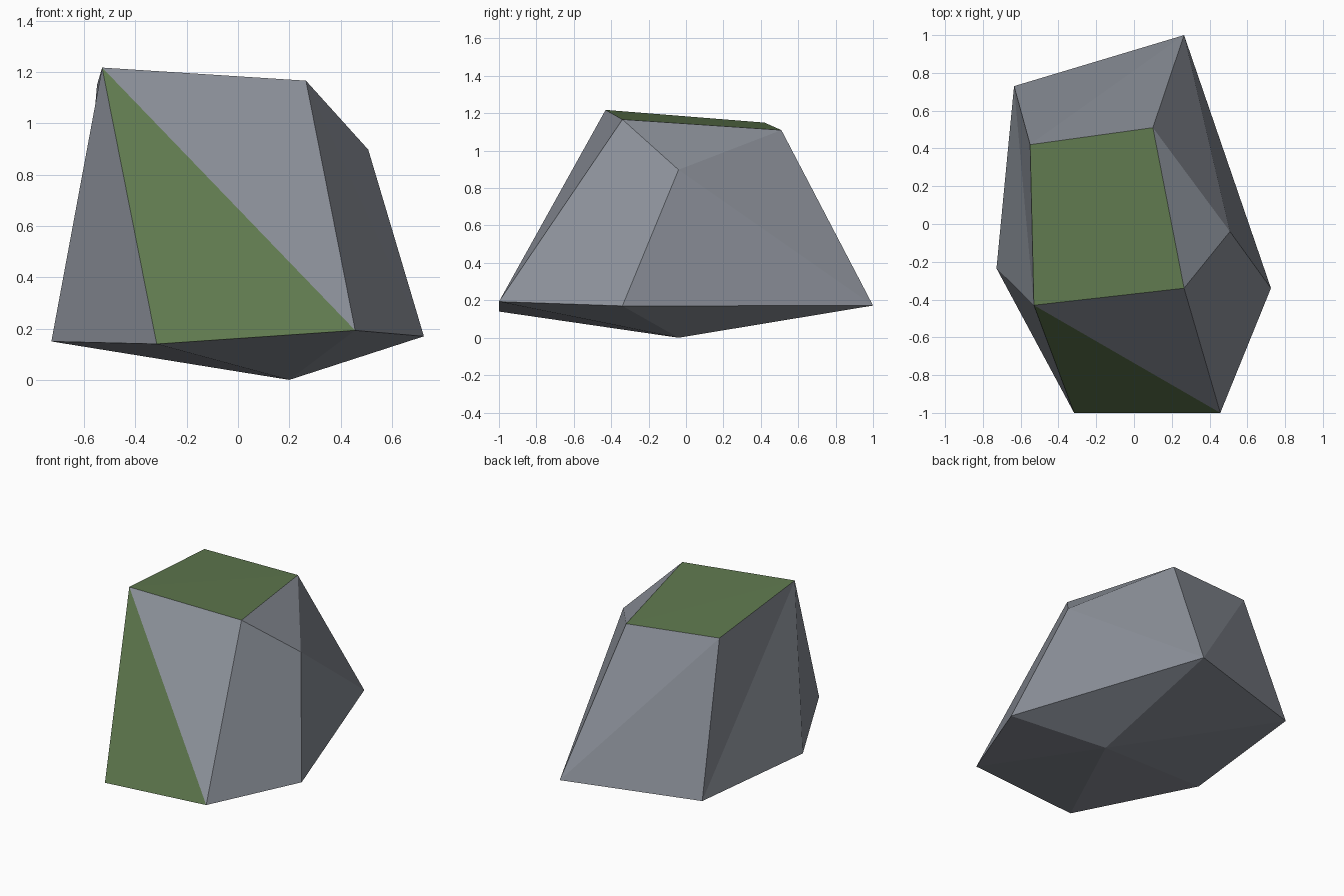
import bpy, bmesh

if "Cube" in bpy.data.objects:
    bpy.data.objects.remove(bpy.data.objects["Cube"])


def make_material(name, rgb):
    mat = bpy.data.materials.new(name)
    mat.diffuse_color = (*rgb, 1.0)
    mat.use_nodes = True
    mat.node_tree.nodes["Principled BSDF"].inputs["Base Color"].default_value = mat.diffuse_color
    return mat


stone = make_material("grey stone", (0.26, 0.28, 0.32))
moss = make_material("moss green", (0.115, 0.19, 0.077))

# Corner points of the boulder
points = {
    # mossy top
    "top_fl": (-0.53, -0.43, 1.218), "top_bl": (-0.55, 0.42, 1.15),
    "top_br": (0.10, 0.51, 1.11), "top_fr": (0.265, -0.34, 1.167),
    # right shoulder
    "shoulder": (0.508, -0.04, 0.898),
    # widest ring near the ground
    "front_r": (0.457, -1.0, 0.193), "right": (0.725, -0.34, 0.17),
    "back_r": (0.265, 1.0, 0.172), "back_l": (-0.635, 0.73, 0.165),
    "left": (-0.728, -0.235, 0.15), "front_l": (-0.317, -1.0, 0.14),
    # resting tip
    "tip": (0.20, -0.04, 0.0),
}
ring = ["front_r", "right", "back_r", "back_l", "left", "front_l"]

bm = bmesh.new()
v = {name: bm.verts.new(co) for name, co in points.items()}


def face(names, green=False):
    f = bm.faces.new([v[n] for n in names.split()])
    f.material_index = int(green)


# Moss on the cap and on one front facet
face("top_fl top_fr top_br", True)
face("top_fl top_br top_bl", True)
face("top_fl front_l front_r", True)

# Stone side facets
for names in ("top_fl front_r top_fr",
              "top_fr front_r right", "top_fr right shoulder",
              "top_fr shoulder top_br", "top_br shoulder back_r",
              "shoulder right back_r",
              "top_br back_r top_bl", "top_bl back_r back_l",
              "top_fl top_bl back_l", "top_fl back_l left",
              "top_fl left front_l"):
    face(names)

# Underside fan down to the resting tip
for a, b in zip(ring, ring[1:] + ring[:1]):
    face(f"{b} {a} tip")

bmesh.ops.recalc_face_normals(bm, faces=bm.faces[:])
mesh = bpy.data.meshes.new("boulder")
bm.to_mesh(mesh)
bm.free()
mesh.materials.append(stone)
mesh.materials.append(moss)
bpy.context.collection.objects.link(bpy.data.objects.new("boulder", mesh))
